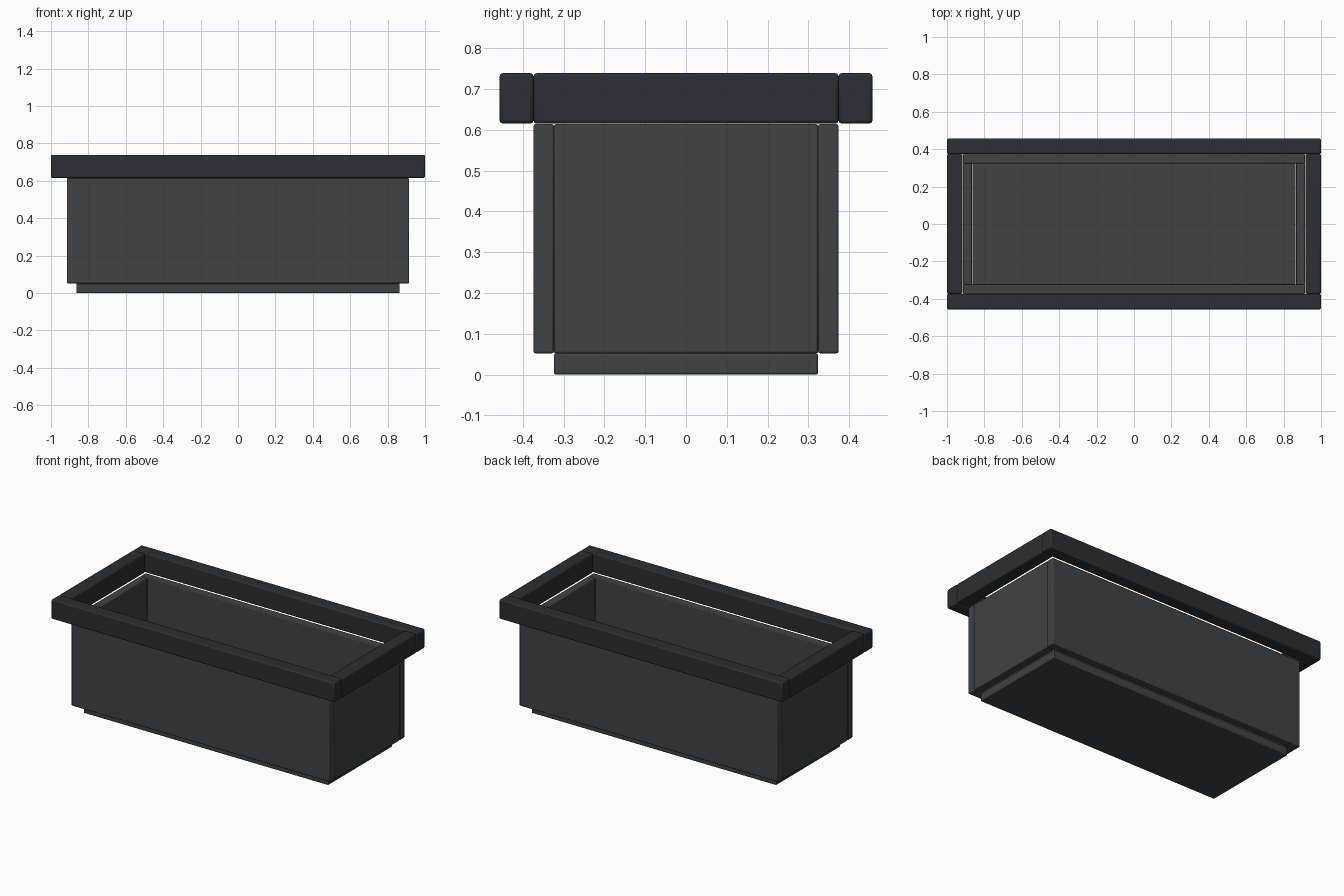
import bpy

if "Cube" in bpy.data.objects:
    bpy.data.objects.remove(bpy.data.objects["Cube"])


def material(name, rgb):
    m = bpy.data.materials.new(name)
    m.diffuse_color = (*rgb, 1.0)
    m.use_nodes = True
    m.node_tree.nodes["Principled BSDF"].inputs["Base Color"].default_value = m.diffuse_color
    return m


BODY = material("dark_grey", (0.05, 0.054, 0.06))
RIM = material("charcoal", (0.024, 0.028, 0.033))


def board(name, x, y, z, mat, bevel):
    """Bevelled board spanning the given (min, max) ranges."""
    spans = (x, y, z)
    bpy.ops.mesh.primitive_cube_add(size=1, location=[(a + b) / 2 for a, b in spans])
    ob = bpy.context.object
    ob.name = name
    ob.scale = [b - a for a, b in spans]
    bpy.ops.object.transform_apply(location=False, rotation=False, scale=True)
    ob.data.materials.append(mat)
    mod = ob.modifiers.new("soft_edges", 'BEVEL')
    mod.width = bevel
    mod.segments = 2
    bpy.ops.object.shade_smooth_by_angle()
    return ob


def span(a, b, side):
    return tuple(sorted((a * side, b * side)))


# Floor panel, nested between the walls and dropped below them
board("floor_panel", (-0.864, 0.864), (-0.324, 0.324), (0.0, 0.052), BODY, 0.005)

# Long walls and long rim boards
for side, label in ((-1, "front"), (1, "back")):
    board(label + "_wall", (-0.915, 0.915), span(0.324, 0.374, side),
          (0.052, 0.614), BODY, 0.005)
    board(label + "_rim", (-1.0, 1.0), span(0.374, 0.457, side),
          (0.615, 0.739), RIM, 0.008)

# End walls and end rim boards, fitted between the long ones
for side, label in ((-1, "left"), (1, "right")):
    board(label + "_wall", span(0.865, 0.915, side), (-0.324, 0.324),
          (0.052, 0.614), BODY, 0.005)
    board(label + "_rim", span(0.916, 1.0, side), (-0.374, 0.374),
          (0.615, 0.739), RIM, 0.008)
